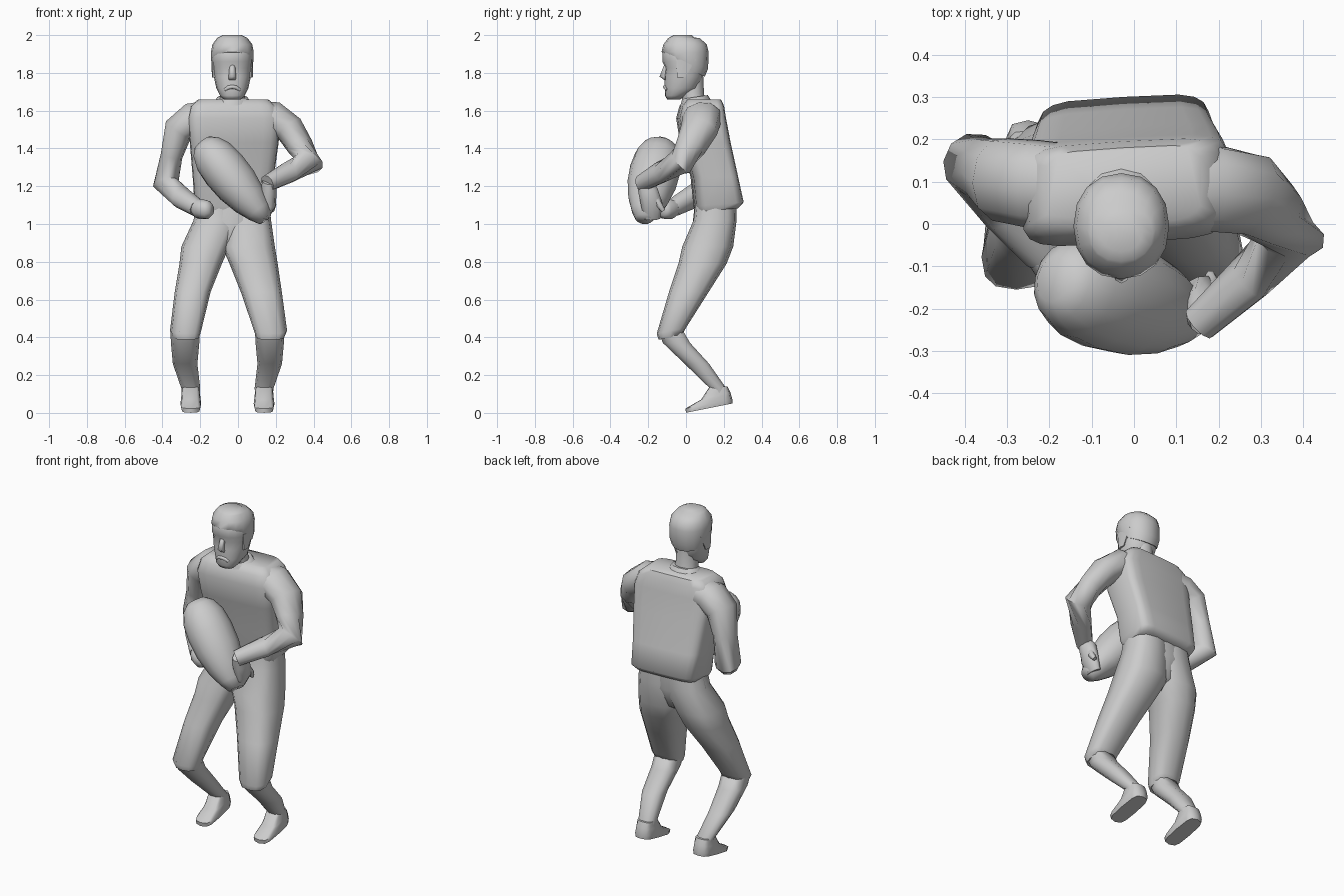
import bpy, bmesh, math
from mathutils import Vector


def finish(name, rings, angle):
    """Skin a list of point rings into a capped, smooth-by-angle object."""
    bm = bmesh.new()
    vs = [[bm.verts.new(p) for p in r] for r in rings]
    n = len(vs[0])
    for a, b in zip(vs, vs[1:]):
        for i in range(n):
            j = (i + 1) % n
            bm.faces.new((a[i], a[j], b[j], b[i]))
    bm.faces.new(vs[0][::-1])
    bm.faces.new(vs[-1])
    bmesh.ops.recalc_face_normals(bm, faces=bm.faces)
    me = bpy.data.meshes.new(name)
    bm.to_mesh(me)
    bm.free()
    ob = bpy.data.objects.new(name, me)
    bpy.context.collection.objects.link(ob)
    bpy.context.view_layer.objects.active = ob
    for o in bpy.context.selected_objects:
        o.select_set(False)
    ob.select_set(True)
    bpy.ops.object.shade_smooth_by_angle(angle=math.radians(angle))
    return ob


def outline(n, p):
    """Unit superellipse; p below 1 makes it boxier."""
    f = lambda v: math.copysign(abs(v) ** p, v) if abs(v) > 1e-6 else 0.0
    return [(f(math.cos(2 * math.pi * i / n)), f(math.sin(2 * math.pi * i / n))) for i in range(n)]


def loft(name, rings, n=12, p=1.0, yaw=0.0, angle=60):
    """Horizontal rings (x0, x1, y0, y1, z[, tilt along y])."""
    out = []
    for x0, x1, y0, y1, z, *t in rings:
        rx, ry, tilt = (x1 - x0) / 2, (y1 - y0) / 2, t[0] if t else 0
        out.append([((x0 + x1) / 2 + u * rx, (y0 + y1) / 2 + v * ry + yaw * u * rx,
                     z + tilt * v * ry) for u, v in outline(n, p)])
    return finish(name, out, angle)


def tube(name, path, n=10, p=0.95, angle=65):
    """Rings (x, y, z, radius a, radius b) swept along a bent path."""
    pts = [Vector(q[:3]) for q in path]
    out = []
    for i, q in enumerate(path):
        d = Vector()
        if i:
            d += (pts[i] - pts[i - 1]).normalized()
        if i < len(pts) - 1:
            d += (pts[i + 1] - pts[i]).normalized()
        d.normalize()
        side = d.cross(Vector((0, 1, 0.2))).normalized()
        up = side.cross(d)
        out.append([pts[i] + side * u * q[3] + up * v * q[4] for u, v in outline(n, p)])
    return finish(name, out, angle)


# Boxy jacket, flared at the back hem
loft("torso", [
    (-.215, .165, .055, .27, 1.075, .08), (-.23, .18, .045, .30, 1.105, .08), (-.24, .19, .03, .27, 1.25),
    (-.255, .215, -.025, .23, 1.43), (-.265, .225, -.045, .205, 1.56),
    (-.25, .20, -.028, .195, 1.625), (-.21, .16, .0, .18, 1.66)], n=20, p=.38, yaw=.06)

# Baggy trousers and shins, one loft per leg
loft("left_trouser", [
    (-.215, .02, .05, .255, 1.12), (-.235, .02, .04, .262, 1.02), (-.30, -.045, -.02, .245, .88),
    (-.31, -.085, -.04, .215, .79), (-.335, -.145, -.09, .12, .64), (-.36, -.195, -.155, .0, .435, .2),
    (-.345, -.205, -.145, -.02, .40, .2)], p=.75)
loft("right_trouser", [
    (-.06, .165, .05, .265, 1.12), (-.06, .175, .04, .268, 1.02), (-.085, .195, -.02, .25, .88),
    (-.045, .21, -.04, .215, .79), (.015, .232, -.09, .12, .64), (.085, .26, -.155, .0, .435, .2),
    (.095, .245, -.145, -.02, .40, .2)], p=.75)
loft("pelvis", [(-.215, .165, .048, .26, 1.12), (-.24, .165, .035, .26, 1.0),
                (-.16, .06, .03, .225, .89), (-.10, -.03, .08, .15, .84)], p=.9)
for side, c, s in (("left", -.25, -1), ("right", .138, 1)):
    k = c + s * .03
    loft(side + "_shin", [
        (k - .078, k + .078, -.15, -.01, .43), (k - .075, k + .075, -.125, .025, .37),
        (k - .065, k + .065, -.01, .125, .26), (c - .05, c + .05, .125, .215, .13),
        (c - .045, c + .045, .14, .225, .08)], n=10, p=.8)
    loft(side + "_foot", [
        (c - .05, c + .05, 0, .245, .025, .2), (c - .055, c + .055, -.003, .245, .048, .2),
        (c - .05, c + .05, .08, .235, .09, .25), (c - .046, c + .046, .125, .22, .14)], p=.55)

# Arms with angular elbows
tube("left_arm", [
    (-.15, .085, 1.57, .085, .105), (-.24, .095, 1.555, .09, .105), (-.315, .105, 1.50, .08, .10),
    (-.352, .125, 1.36, .058, .08), (-.382, .145, 1.215, .07, .075),
    (-.30, .03, 1.14, .06, .06), (-.215, -.07, 1.085, .048, .048)])
tube("left_hand", [
    (-.235, -.045, 1.095, .035, .04), (-.20, -.085, 1.08, .055, .05),
    (-.16, -.115, 1.075, .05, .045), (-.14, -.125, 1.075, .03, .03)])
tube("right_arm", [
    (.09, .08, 1.57, .085, .105), (.19, .085, 1.56, .09, .105), (.275, .07, 1.50, .08, .10),
    (.33, .025, 1.41, .07, .082), (.37, -.03, 1.325, .083, .072),
    (.27, -.13, 1.275, .058, .058), (.155, -.235, 1.215, .045, .045)])
tube("right_hand", [
    (.165, -.225, 1.225, .035, .04), (.16, -.20, 1.17, .045, .055),
    (.165, -.18, 1.10, .035, .06), (.135, -.18, 1.03, .025, .045)])
tube("right_thumb", [(.17, -.17, 1.15, .02, .02), (.185, -.14, 1.10, .018, .018), (.18, -.12, 1.07, .012, .012)], n=6)

# Oval ball, blunt at the lower end
a, b = Vector((-.19, -.13, 1.43)), Vector((.145, -.225, 1.025))
tube("ball", [(*a.lerp(b, t), r, r * 1.1) for t, r in (
    (0, .05), (.06, .085), (.18, .112), (.35, .122), (.55, .118), (.75, .097), (.9, .068), (1, .04))],
    n=14, p=1)

# Neck, collar, head
loft("neck", [(-.105, .045, -.01, .11, 1.63), (-.092, .032, -.03, .095, 1.69), (-.092, .032, -.05, .092, 1.78)])
loft("collar", [(-.13, .07, -.03, .135, 1.64, .15), (-.11, .05, -.02, .115, 1.672, .15)])
loft("head", [
    (-.075, .015, -.10, -.03, 1.66), (-.095, .035, -.112, .0, 1.68), (-.115, .055, -.112, .07, 1.72),
    (-.128, .068, -.115, .09, 1.78), (-.134, .074, -.108, .10, 1.825), (-.138, .078, -.125, .11, 1.86),
    (-.138, .078, -.125, .112, 1.92), (-.10, .04, -.08, .07, 1.975)], n=16, p=.9)

# Hair cap with a flat crown and sideburns
loft("hair", [
    (-.134, .074, -.10, .10, 1.825, -.45), (-.142, .082, -.12, .117, 1.865, -.35), (-.143, .083, -.13, .12, 1.91),
    (-.136, .076, -.12, .11, 1.95), (-.112, .052, -.095, .075, 1.983), (-.105, .045, -.088, .042, 1.988),
    (-.08, .02, -.065, .03, 2.0)], n=16, p=.92)
for s in (-1, 1):
    x = -.03 + s * .096
    loft("sideburn", [(x - .012, x + .012, -.05, .0, 1.775), (x - .015, x + .015, -.06, .06, 1.87)], n=6)

# Nose and moustache
loft("nose", [(-.052, -.008, -.115, -.09, 1.762), (-.05, -.01, -.14, -.09, 1.78),
              (-.044, -.016, -.115, -.09, 1.845)], n=8, angle=80)
tube("moustache", [(-.07, -.10, 1.71, .008, .01), (-.05, -.108, 1.722, .011, .01), (-.03, -.112, 1.726, .011, .01),
                   (-.01, -.108, 1.722, .011, .01), (.01, -.10, 1.71, .008, .01)], n=6)
